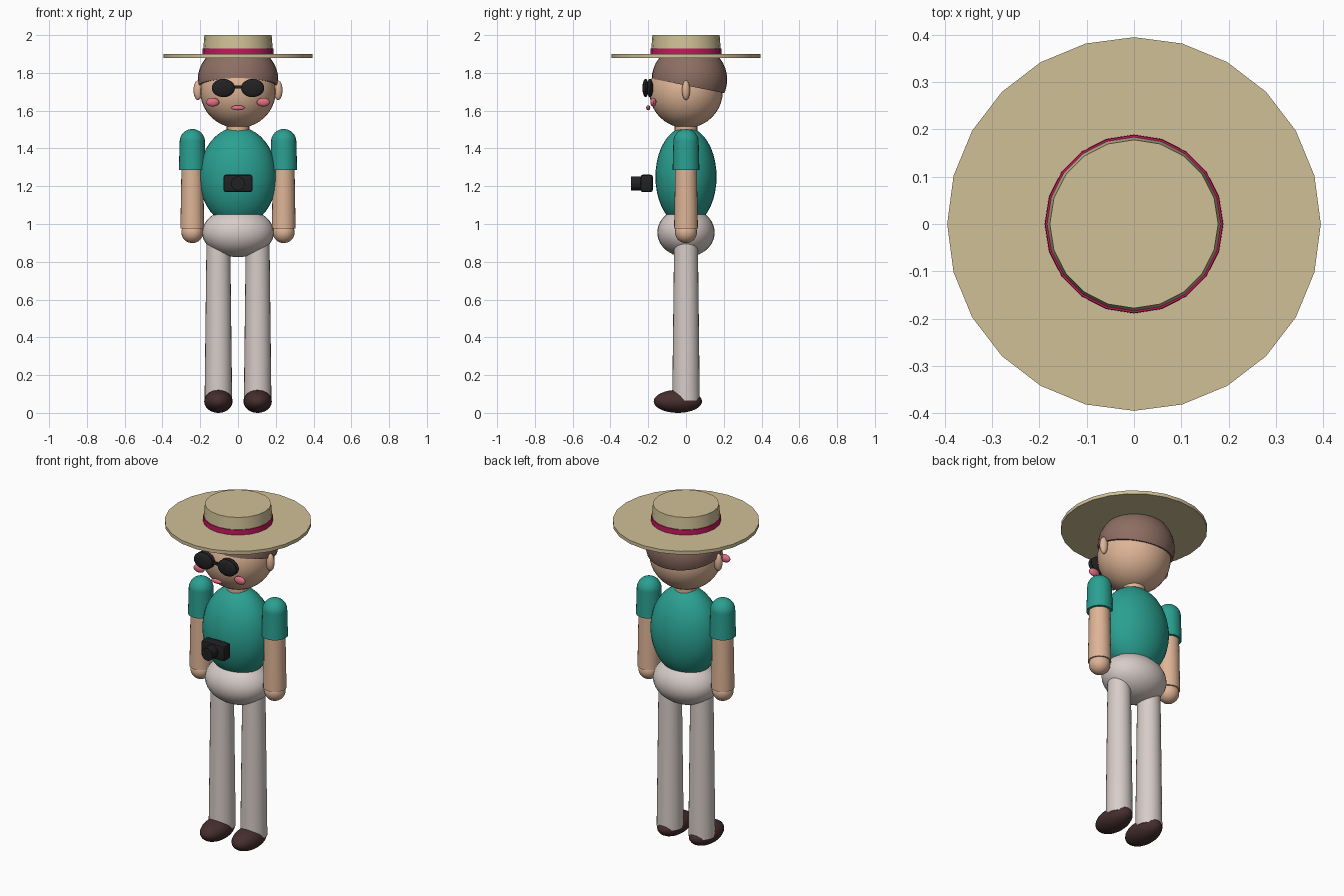
import bpy, bmesh, math
from mathutils import Matrix, Vector

if "Cube" in bpy.data.objects:
    bpy.data.objects.remove(bpy.data.objects["Cube"])


def material(name, r, g, b):
    m = bpy.data.materials.new(name)
    lin = [((c / 255 + 0.055) / 1.055) ** 2.4 for c in (r, g, b)]
    m.diffuse_color = (*lin, 1)
    m.use_nodes = True
    m.node_tree.nodes["Principled BSDF"].inputs["Base Color"].default_value = m.diffuse_color
    return m


SKIN = material("skin", 222, 180, 150)
HAIR = material("brown hair", 141, 110, 99)
TEAL = material("teal shirt", 42, 160, 145)
PANTS = material("pale trousers", 215, 204, 200)
SHOE = material("dark brown leather", 70, 46, 46)
STRAW = material("straw", 207, 192, 150)
BAND = material("crimson ribbon", 194, 24, 91)
PINK = material("pink", 225, 112, 132)
BLACK = material("black plastic", 33, 33, 35)


def finish(name, bm, mat):
    me = bpy.data.meshes.new(name)
    bmesh.ops.recalc_face_normals(bm, faces=bm.faces[:])
    bm.to_mesh(me)
    bm.free()
    me.materials.append(mat)
    ob = bpy.data.objects.new(name, me)
    bpy.context.collection.objects.link(ob)
    bpy.ops.object.select_all(action='DESELECT')
    bpy.context.view_layer.objects.active = ob
    ob.select_set(True)
    bpy.ops.object.shade_smooth_by_angle(angle=math.radians(35))
    return ob


def ellipsoid(name, centre, radii, mat, segs=32, rings=20, cut=None):
    """Scaled sphere; cut = (point, normal) removes the side the normal points to."""
    bm = bmesh.new()
    bmesh.ops.create_uvsphere(bm, u_segments=segs, v_segments=rings, radius=1)
    bm.transform(Matrix.Translation(centre) @ Matrix.Diagonal((*radii, 1)))
    if cut:
        geom = bm.verts[:] + bm.edges[:] + bm.faces[:]
        res = bmesh.ops.bisect_plane(bm, geom=geom, plane_co=cut[0], plane_no=cut[1],
                                     clear_outer=True)
        edges = [e for e in res["geom_cut"] if isinstance(e, bmesh.types.BMEdge)]
        bmesh.ops.edgeloop_fill(bm, edges=edges)
    return finish(name, bm, mat)


def cylinder(name, x, y, z0, z1, r0, r1, mat, segs=24, along_y=False):
    """Tapered cylinder from z0 to z1, or lying along y around height y."""
    bm = bmesh.new()
    bmesh.ops.create_cone(bm, cap_ends=True, segments=segs, radius1=r0, radius2=r1,
                          depth=z1 - z0)
    mid = (z0 + z1) / 2
    if along_y:
        bm.transform(Matrix.Translation((x, mid, y)) @ Matrix.Rotation(-math.pi / 2, 4, 'X'))
    else:
        bm.transform(Matrix.Translation((x, y, mid)))
    return finish(name, bm, mat)


def box(name, centre, size, mat, bevel):
    bm = bmesh.new()
    bmesh.ops.create_cube(bm, size=1)
    bm.transform(Matrix.Translation(centre) @ Matrix.Diagonal((*size, 1)))
    bmesh.ops.bevel(bm, geom=bm.edges[:], offset=bevel, segments=2, profile=0.5,
                    affect='EDGES')
    return finish(name, bm, mat)


# Body
ellipsoid("torso", (0, 0, 1.25), (0.205, 0.162, 0.263), TEAL)
ellipsoid("hips", (0, 0, 0.955), (0.19, 0.152, 0.13), PANTS)
cylinder("neck", 0, 0, 1.45, 1.56, 0.06, 0.06, SKIN)

# Head and hair
ellipsoid("head", (0, 0, 1.703), (0.2, 0.195, 0.195), SKIN)
ellipsoid("hair", (0, 0.018, 1.765), (0.213, 0.2, 0.19), HAIR,
          cut=(Vector((0, 0.018, 1.73)), Vector((0, -0.2, -1)).normalized()))

# Face details
ellipsoid("mouth", (0, -0.2, 1.615), (0.036, 0.011, 0.013), PINK, 16, 10)
box("glasses_bridge", (0, -0.21, 1.725), (0.07, 0.014, 0.016), BLACK, 0.003)

# Paired parts
for s, side in ((-1, "left"), (1, "right")):
    ellipsoid(f"ear_{side}", (s * 0.212, 0, 1.708), (0.024, 0.021, 0.052), SKIN, 16, 12)
    ellipsoid(f"cheek_{side}", (s * 0.134, -0.173, 1.645), (0.035, 0.016, 0.023), PINK, 16, 12)
    ellipsoid(f"glasses_frame_{side}", (s * 0.078, -0.191, 1.72), (0.061, 0.017, 0.048),
              BLACK, 20, 12)
    ellipsoid(f"glasses_lens_{side}", (s * 0.078, -0.214, 1.72), (0.061, 0.017, 0.048),
              BLACK, 20, 12)

    # Arm
    ax = s * 0.242
    ellipsoid(f"shoulder_{side}", (ax, 0, 1.436), (0.067, 0.067, 0.067), TEAL, 24, 16)
    cylinder(f"sleeve_{side}", ax, 0, 1.285, 1.436, 0.071, 0.067, TEAL)
    cylinder(f"forearm_{side}", ax, 0, 0.975, 1.32, 0.063, 0.057, SKIN)
    ellipsoid(f"hand_{side}", (ax, 0, 0.957), (0.058, 0.058, 0.058), SKIN, 24, 16)

    # Leg
    lx = s * 0.104
    cylinder(f"trouser_leg_{side}", lx, 0, 0.065, 0.9, 0.073, 0.063, PANTS)
    ellipsoid(f"shoe_{side}", (lx, -0.043, 0.061), (0.075, 0.128, 0.061), SHOE, 24, 16)

# Straw hat
cylinder("hat_brim", 0, 0, 1.88, 1.9, 0.395, 0.395, STRAW, 24)
cylinder("hat_crown", 0, 0, 1.89, 2.0, 0.187, 0.178, STRAW, 20)
cylinder("hat_band", 0, 0, 1.899, 1.93, 0.189, 0.188, BAND, 20)

# Camera hanging in front of the chest
box("camera_body", (0, -0.208, 1.215), (0.154, 0.065, 0.092), BLACK, 0.012)
cylinder("camera_lens", 0, 1.215, -0.29, -0.235, 0.037, 0.037, BLACK, 20, along_y=True)
